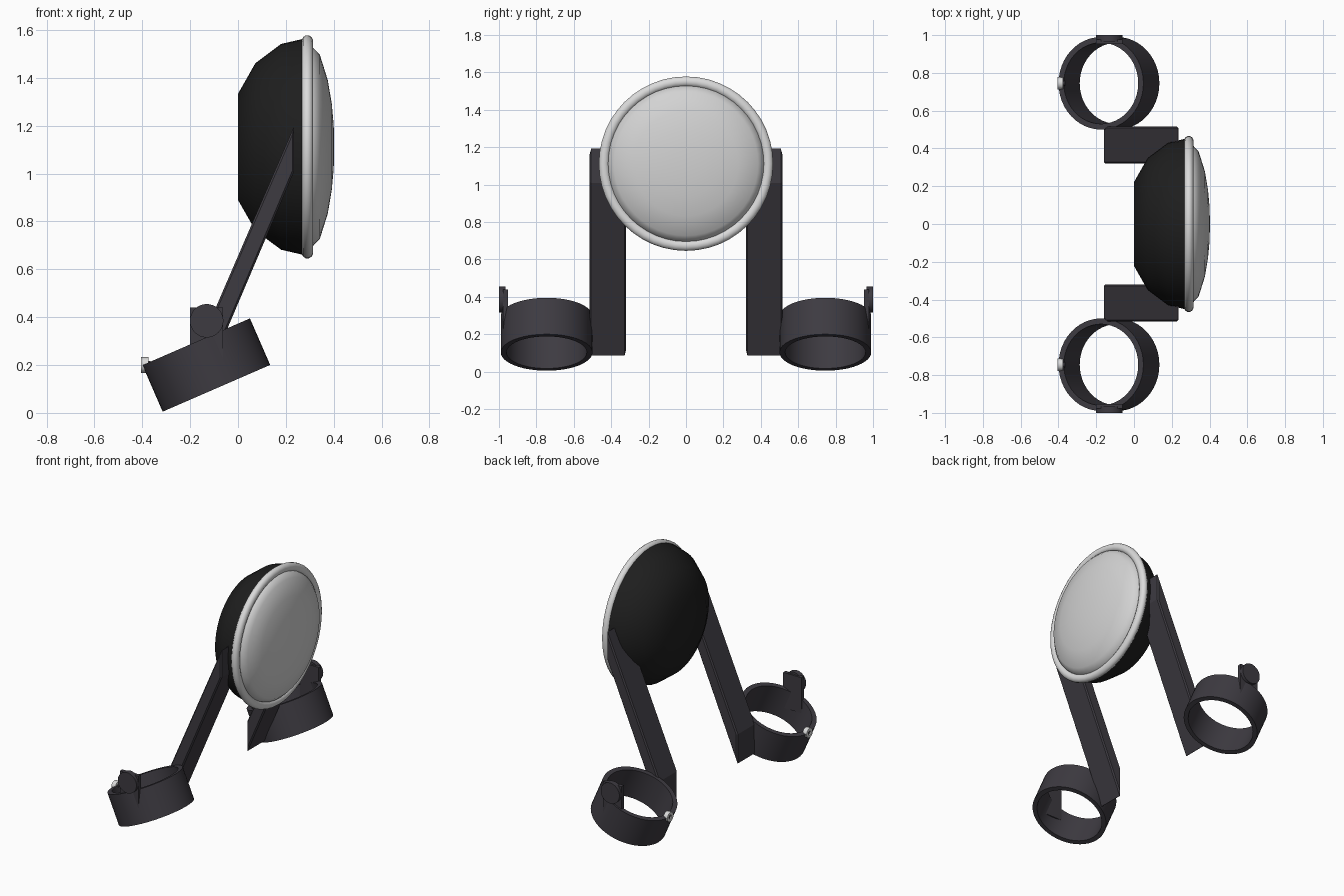
import bpy, bmesh, math
from mathutils import Matrix, Vector

if "Cube" in bpy.data.objects:
    bpy.data.objects.remove(bpy.data.objects["Cube"])


def material(name, color):
    m = bpy.data.materials.new(name)
    m.use_nodes = True
    rgba = (*color, 1)
    m.diffuse_color = rgba
    m.node_tree.nodes["Principled BSDF"].inputs["Base Color"].default_value = rgba
    return m


BLACK = material("black shell", (0.013, 0.013, 0.013))
DARK = material("dark bracket grey", (0.047, 0.043, 0.053))
CHROME = material("light trim", (0.7, 0.7, 0.7))
LENS = material("pale lens", (0.65, 0.65, 0.65))


def finish(name, bm, mat, smooth=None, bevel=0):
    bmesh.ops.recalc_face_normals(bm, faces=bm.faces)
    mesh = bpy.data.meshes.new(name)
    bm.to_mesh(mesh)
    bm.free()
    obj = bpy.data.objects.new(name, mesh)
    bpy.context.collection.objects.link(obj)
    mesh.materials.append(mat)
    if bevel:
        mod = obj.modifiers.new("soft edges", "BEVEL")
        mod.width = bevel
    if smooth:
        bpy.ops.object.select_all(action="DESELECT")
        obj.select_set(True)
        bpy.context.view_layer.objects.active = obj
        bpy.ops.object.shade_smooth_by_angle(angle=math.radians(smooth))
    return obj


def revolve(name, profile, mat, matrix, closed=False, steps=48, smooth=40):
    """Spin (along, radius) points around the local x axis."""
    bm = bmesh.new()
    verts = [bm.verts.new((a, 0, r)) for a, r in profile]
    pairs = list(zip(verts, verts[1:]))
    if closed:
        pairs.append((verts[-1], verts[0]))
    edges = [bm.edges.new(p) for p in pairs]
    bmesh.ops.spin(bm, geom=verts + edges, cent=(0, 0, 0), axis=(1, 0, 0),
                   angle=math.tau, steps=steps)
    bmesh.ops.remove_doubles(bm, verts=bm.verts, dist=0.0001)
    bm.transform(matrix)
    return finish(name, bm, mat, smooth)


def box(name, low, high, mat, bevel=0):
    low, high = Vector(low), Vector(high)
    bm = bmesh.new()
    bmesh.ops.create_cube(bm, size=1)
    bm.transform(Matrix.Translation((low + high) / 2) @ Matrix.Diagonal((*(high - low), 1)))
    return finish(name, bm, mat, bevel=bevel)


# Lamp head: shell, rim and domed lens
lamp = Matrix.Translation((0, 0, 1.112))
revolve("lamp_shell", [(0, 0), (0, 0.222), (0.073, 0.35), (0.18, 0.43), (0.275, 0.452)],
        BLACK, lamp, smooth=80)
rim = [(0.29 + 0.025 * math.cos(t), 0.439 + 0.028 * math.sin(t))
       for t in (math.tau * (i + 0.5) / 12 for i in range(12))]
revolve("lamp_rim", rim, CHROME, lamp, closed=True, smooth=60)
revolve("lamp_lens", [(0.29, 0.42), (0.315, 0.413), (0.342, 0.385), (0.375, 0.28),
                      (0.392, 0.18), (0.4, 0.09), (0.402, 0)], LENS, lamp, smooth=60)

for label, s in (("left", 1), ("right", -1)):
    # Slanted fork arm with upright ends
    bm = bmesh.new()
    outline = [(0.235, 1.2), (0.235, 1.01), (-0.16, 0.08), (-0.16, 0.285)]
    face = bm.faces.new([bm.verts.new((x, s * 0.32, z)) for x, z in outline])
    ext = bmesh.ops.extrude_face_region(bm, geom=[face])
    bmesh.ops.translate(bm, vec=(0, s * 0.195, 0),
                        verts=[v for v in ext["geom"] if isinstance(v, bmesh.types.BMVert)])
    finish(label + "_fork_arm", bm, DARK, bevel=0.008)

    # Tilted clamp ring
    tilt = Matrix.Translation((-0.1325, s * 0.745, 0.2)) @ Matrix.Rotation(
        math.radians(66.5), 4, "Y")
    revolve(label + "_clamp_ring", [(-0.106, 0.245), (0.106, 0.245), (0.106, 0.215),
                                    (-0.106, 0.215)], DARK, tilt, closed=True)

    # Outer lug with round knob
    box(label + "_clamp_lug", (-0.2, min(s * 0.952, s * 0.978), 0.2),
        (-0.062, max(s * 0.952, s * 0.978), 0.44), DARK)
    knob = Matrix.Translation((-0.131, s * 0.965, 0.385)) @ Matrix.Rotation(
        s * math.pi / 2, 4, "Z")
    revolve(label + "_knob", [(0, 0), (0, 0.07), (0.035, 0.07), (0.035, 0)],
            DARK, knob, steps=32)

    # Small tubular bolt at the back of the clamp
    bolt = Matrix.Translation((-0.405, s * 0.745, 0.2))
    revolve(label + "_clamp_bolt", [(0, 0.033), (0.03, 0.033), (0.03, 0.014), (0, 0.014)],
            CHROME, bolt, closed=True, steps=12)
    revolve(label + "_bolt_core", [(0.008, 0), (0.008, 0.016), (0.04, 0.016), (0.04, 0)],
            DARK, bolt, steps=12)
